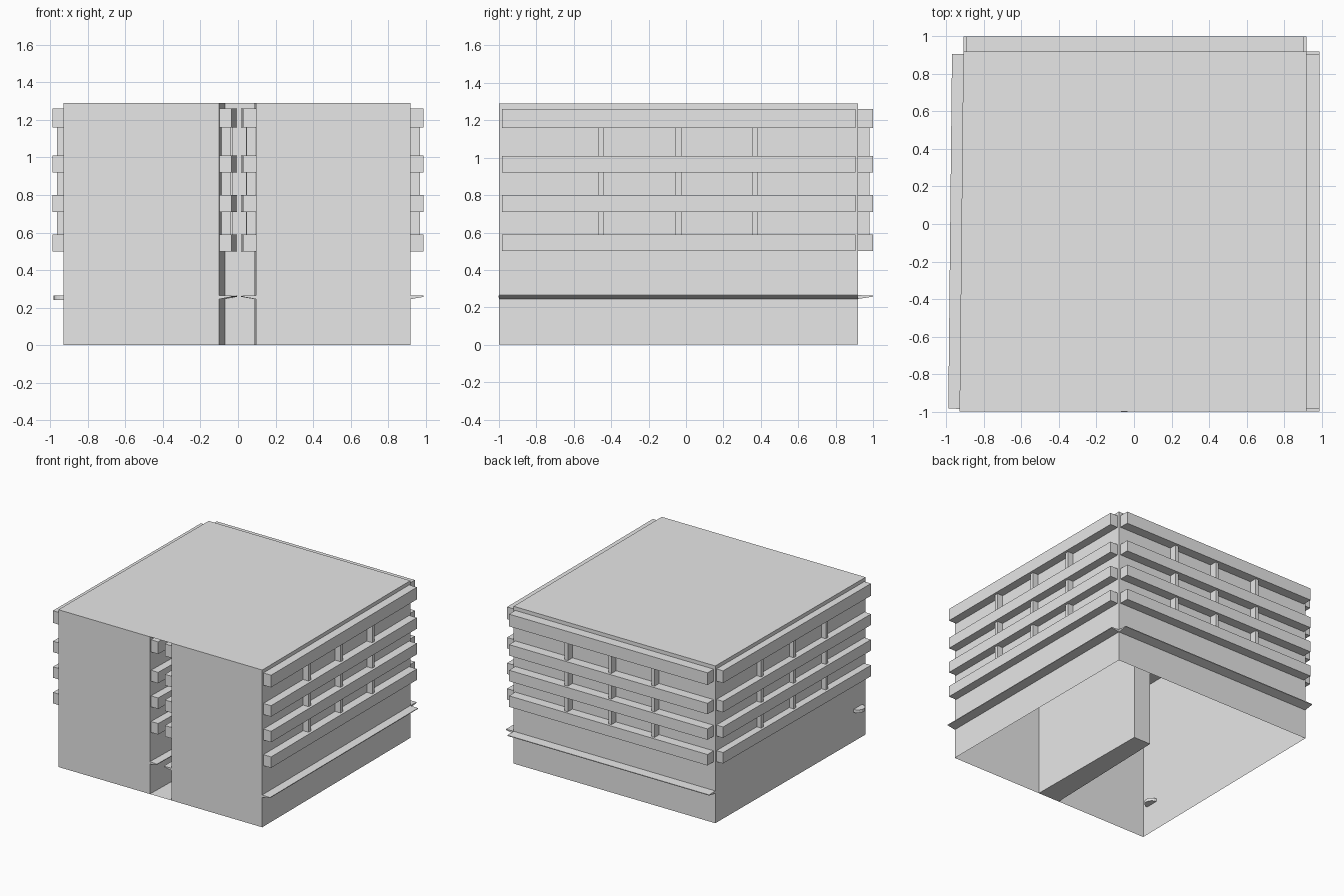
import bpy, bmesh
from mathutils import Vector

cube = bpy.data.objects.get("Cube")
if cube:
    bpy.data.objects.remove(cube)

grey = bpy.data.materials.new("plain_grey")
grey.use_nodes = True
COLOR = (0.8, 0.8, 0.8, 1)
grey.diffuse_color = COLOR
grey.node_tree.nodes["Principled BSDF"].inputs["Base Color"].default_value = COLOR

TOP = 1.29
LONG = 1.92
BANDS = [(0.5, 0.59), (0.71, 0.80), (0.92, 1.01), (1.16, 1.26)]
# Upper floors: (start, width) along a long side
WINDOWS = [(.05, .09), (.17, .09), (.285, .09), (.58, .09), (.695, .09),
           (.985, .09), (1.10, .09), (1.40, .045), (1.46, .09), (1.575, .09)]
DOORS = [(.40, .115), (.81, .115), (1.22, .115), (1.69, .115)]
FINS = [.53, .945, 1.355]
PILASTERS = [.02, .45, .88, 1.31, 1.74, 1.90]


def finish(name, bm):
    mesh = bpy.data.meshes.new(name)
    bm.to_mesh(mesh)
    bm.free()
    mesh.materials.append(grey)
    obj = bpy.data.objects.new(name, mesh)
    bpy.context.collection.objects.link(obj)
    return obj


class Side:
    """A wall line, left to right as seen from outside."""

    def __init__(self, name, start, end):
        self.name = name
        self.start = Vector((*start, 0))
        line = Vector((*end, 0)) - self.start
        self.length = line.length
        self.along = line.normalized()
        self.out = Vector((self.along.y, -self.along.x, 0))

    def point(self, u, n, z):
        return self.start + self.along * u + self.out * n + Vector((0, 0, z))

    def prism(self, bm, u0, u1, profile):
        """Sweep an (outward, height) profile along the wall."""
        ends = [[bm.verts.new(self.point(u, n, z)) for n, z in profile] for u in (u0, u1)]
        faces = [bm.faces.new(e) for e in ends]
        for i in range(len(profile)):
            j = (i + 1) % len(profile)
            faces.append(bm.faces.new((ends[0][i], ends[0][j], ends[1][j], ends[1][i])))
        bmesh.ops.recalc_face_normals(bm, faces=faces)

    def box(self, bm, u0, u1, depth, z0, z1):
        self.prism(bm, u0, u1, [(0, z0), (depth, z0), (depth, z1), (0, z1)])

    def wall(self, rects, depth):
        """Wall sheet with the given rectangles sunk into it."""
        us = sorted({0, self.length} | {round(r[k], 4) for r in rects for k in (0, 1)})
        zs = sorted({0, TOP} | {round(r[k], 4) for r in rects for k in (2, 3)})
        bm = bmesh.new()
        grid = [[bm.verts.new(self.point(u, 0, z)) for z in zs] for u in us]
        sunk = []
        for i in range(len(us) - 1):
            for j in range(len(zs) - 1):
                face = bm.faces.new((grid[i][j], grid[i + 1][j],
                                     grid[i + 1][j + 1], grid[i][j + 1]))
                u, z = (us[i] + us[i + 1]) / 2, (zs[j] + zs[j + 1]) / 2
                if any(a < u < b and c < z < d for a, b, c, d in rects):
                    sunk.append(face)
        if sunk:
            bmesh.ops.inset_region(bm, faces=sunk, thickness=0.003, depth=-depth,
                                   use_even_offset=True, use_boundary=True)
        finish(self.name + "_wall", bm)


def balcony_side(name, start, end, reach, canopy=True, scale=True):
    side = Side(name, start, end)
    size = side.length
    k = size / LONG if scale else 1
    fits = lambda u, w: (u + w) * k < size - 0.03

    # Windows, balcony doors and ground floor panels
    rects = []
    for (_, low), (high, _) in zip(BANDS, BANDS[1:]):
        for items, head in ((WINDOWS, high - 0.008), (DOORS, high - 0.05)):
            rects += [(u * k, (u + w) * k, low + 0.015, head)
                      for u, w in items if fits(u, w)]
    for i in range(15):
        u = 0.05 + i * 0.1215
        if fits(u, 0.09):
            rects.append((u * k, (u + 0.09) * k, 0.345, 0.485))
    for a, b in zip(PILASTERS, PILASTERS[1:]):
        a, b = (a + 0.012) * k, min((b - 0.012) * k, size - 0.03)
        if b - a > 0.05:
            rects.append((a, b, 0.003, 0.245))
    side.wall(rects, 0.012)

    # Balcony parapets
    bm = bmesh.new()
    for low, high in BANDS:
        side.box(bm, 0.015, size - 0.015, reach, low, high)
    finish(name + "_parapets", bm)

    # Partition fins between balconies
    bm = bmesh.new()
    for (_, low), (high, _) in zip(BANDS, BANDS[1:]):
        for u in FINS:
            if fits(u, 0.03):
                side.box(bm, u * k, (u + 0.03) * k, reach - 0.02, low, high)
    finish(name + "_fins", bm)

    # Tapered canopy over the ground floor
    if canopy:
        bm = bmesh.new()
        side.prism(bm, 0, size, [(0, 0.245), (reach, 0.257), (reach, 0.263), (0, 0.265)])
        finish(name + "_canopy", bm)
    return side


# Corners of the U-shaped plan
FR, BR, BL, FL = (.92, -1), (.92, .92), (-.91, .92), (-.93, -1)
SFL, SBL, SBR, SFR = (-.10, -1), (-.07, .105), (.085, .105), (.095, -1)

balcony_side("right", FR, BR, 0.07)
balcony_side("back", BR, BL, 0.08)
left = balcony_side("left", BL, FL, 0.06, canopy=False)
balcony_side("slot_left", SFL, SBL, 0.065, scale=False)
balcony_side("slot_right", SBR, SFR, 0.068, scale=False)
Side("slot_end", SBL, SBR).wall([], 0)

# Blank front gables with framed panels
for name, a, b, edges in (("front_left_wing", FL, SFL, (.055, .08, .055, .05)),
                          ("front_right_wing", SFR, FR, (.05, .08, .045, .05))):
    gable = Side(name, a, b)
    gable.wall([(edges[0], gable.length - edges[1], .003, .245),
                (edges[2], gable.length - edges[3], .265, TOP - .005)], 0.01)

# Roof and slot floor
for name, outline, z in (("roof", (FR, BR, BL, FL, SFL, SBL, SBR, SFR), TOP),
                         ("slot_floor", (SFL, SFR, SBR, SBL), 0.0)):
    bm = bmesh.new()
    bm.faces.new([bm.verts.new((x, y, z)) for x, y in outline])
    bmesh.ops.triangulate(bm, faces=bm.faces[:])
    for face in bm.faces:
        if face.normal.z < 0:
            face.normal_flip()
    finish(name, bm)

# Small rounded door canopy on the left side
bm = bmesh.new()
bmesh.ops.create_cone(bm, cap_ends=True, segments=16, radius1=0.055, radius2=0.055, depth=0.025)
bmesh.ops.translate(bm, verts=bm.verts, vec=left.point(left.length - 0.1, 0, 0.252))
finish("door_canopy", bm)
